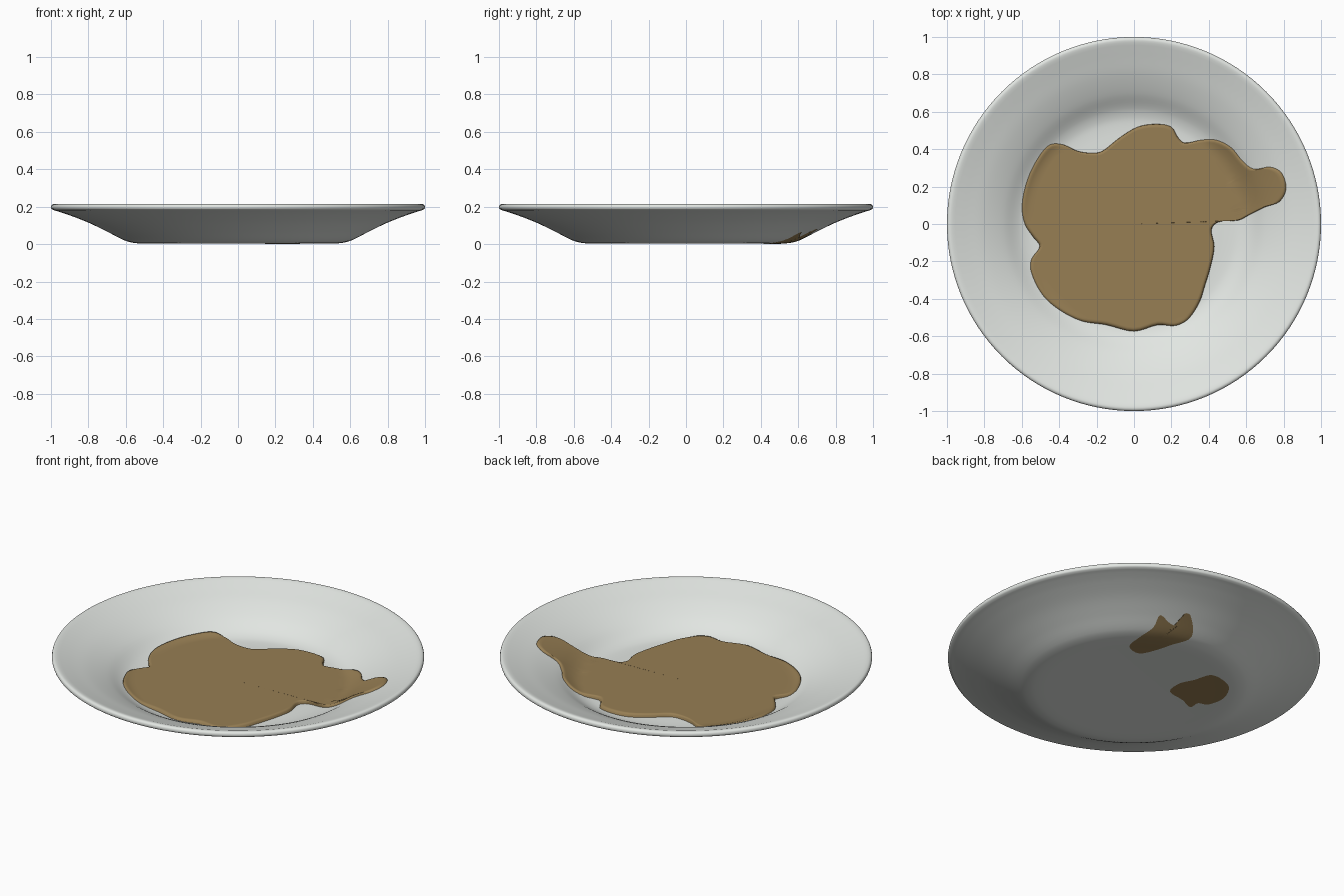
import bpy, bmesh, math
from mathutils import Vector

if "Cube" in bpy.data.objects:
    bpy.data.objects.remove(bpy.data.objects["Cube"])


def material(name, rgb):
    m = bpy.data.materials.new(name)
    m.diffuse_color = (*rgb, 1)
    m.use_nodes = True
    m.node_tree.nodes["Principled BSDF"].inputs["Base Color"].default_value = m.diffuse_color
    return m


PLATE = material("plate white", (0.76, 0.79, 0.76))
SAUCE = material("sauce brown", (0.31, 0.21, 0.088))


def spline(pts, closed=False, steps=5):
    """Smooth curve through 2D points (chord-length Hermite)."""
    p = [Vector(q) for q in pts]
    n = len(p)

    def at(i):
        return p[i % n] if closed else p[max(0, min(n - 1, i))]

    def tangent(i):
        a, b, c = at(i - 1), at(i), at(i + 1)
        return (c - a) / ((b - a).length + (c - b).length)

    out = []
    for i in range(n if closed else n - 1):
        a, b = at(i), at(i + 1)
        d = (b - a).length
        ta, tb = tangent(i) * d, tangent(i + 1) * d
        for k in range(steps):
            t = k / steps
            out.append(a * (2*t**3 - 3*t**2 + 1) + ta * (t**3 - 2*t**2 + t)
                       + b * (3*t**2 - 2*t**3) + tb * (t**3 - t**2))
    if not closed:
        out.append(p[-1])
    return out


def height(curve, r):
    """Height of a profile curve at radius r."""
    c = sorted(((q.x, q.y) for q in curve))
    if r <= c[0][0]:
        return c[0][1]
    for (x0, z0), (x1, z1) in zip(c, c[1:]):
        if x0 <= r <= x1:
            return z0 + (z1 - z0) * (r - x0) / max(x1 - x0, 1e-9)
    return c[-1][1]


def finish(bm, name, mat, recalc=True):
    if recalc:
        bmesh.ops.recalc_face_normals(bm, faces=bm.faces)
    for f in bm.faces:
        f.smooth = True
    me = bpy.data.meshes.new(name)
    bm.to_mesh(me)
    bm.free()
    me.materials.append(mat)
    ob = bpy.data.objects.new(name, me)
    bpy.context.collection.objects.link(ob)
    return ob


# Plate: underside, rounded lip and inner bowl, turned round z
outer = spline([(0.44, 0.003), (0.51, 0.003), (0.56, 0.007), (0.61, 0.021), (0.70, 0.067),
                (0.80, 0.115), (0.90, 0.154), (0.96, 0.174), (0.985, 0.181)])
lip = spline([(0.985, 0.181), (0.997, 0.188), (1.0, 0.198), (0.996, 0.209),
              (0.985, 0.214), (0.97, 0.212)], steps=3)
inner = spline([(0.97, 0.212), (0.90, 0.188), (0.80, 0.153), (0.70, 0.107), (0.62, 0.058),
                (0.57, 0.040), (0.52, 0.035), (0.44, 0.035)])
profile = [Vector((0, 0.003))] + outer + lip[1:] + inner[1:] + [Vector((0, 0.035))]
SEG = 128
bm = bmesh.new()
rings = []
for q in profile:
    if q.x < 1e-6:
        rings.append([bm.verts.new((0, 0, q.y))])
    else:
        rings.append([bm.verts.new((q.x * math.cos(2*math.pi*k/SEG),
                                    q.x * math.sin(2*math.pi*k/SEG), q.y)) for k in range(SEG)])
for a, b in zip(rings, rings[1:]):
    for k in range(SEG):
        j = (k + 1) % SEG
        if len(a) == 1:
            bm.faces.new((a[0], b[k], b[j]))
        elif len(b) == 1:
            bm.faces.new((a[k], b[0], a[j]))
        else:
            bm.faces.new((a[k], b[k], b[j], a[j]))
finish(bm, "plate", PLATE)


def blob(name, outline, centre, scales, zfunc, up):
    """Fill an outline with shrinking rings draped over a height function."""
    bm = bmesh.new()
    c = Vector(centre)
    n = len(outline)
    mid = bm.verts.new((c.x, c.y, zfunc(c, 0)))
    prev = None
    for s in scales:
        ring = []
        for q in outline:
            v = c + (q - c) * s
            ring.append(bm.verts.new((v.x, v.y, zfunc(v, s))))
        for k in range(n):
            j = (k + 1) % n
            f = (mid, ring[k], ring[j]) if prev is None else (prev[k], ring[k], ring[j], prev[j])
            bm.faces.new(f if up else f[::-1])
        prev = ring
    finish(bm, name, SAUCE, recalc=False)


# Sauce puddle lying in the plate, with a tongue running up the slope
puddle = spline([
    (0.415, -0.03), (0.45, 0.01), (0.56, 0.02), (0.62, 0.05), (0.70, 0.09), (0.78, 0.12),
    (0.815, 0.19), (0.79, 0.275), (0.73, 0.305), (0.64, 0.295), (0.58, 0.34), (0.52, 0.41),
    (0.44, 0.45), (0.36, 0.45), (0.27, 0.435), (0.235, 0.465), (0.20, 0.52), (0.12, 0.535),
    (0.02, 0.52), (-0.08, 0.46), (-0.17, 0.39), (-0.22, 0.38), (-0.30, 0.39), (-0.38, 0.425),
    (-0.45, 0.425), (-0.51, 0.36), (-0.57, 0.24), (-0.60, 0.10), (-0.585, 0.0),
    (-0.54, -0.07), (-0.505, -0.12), (-0.55, -0.19), (-0.55, -0.26), (-0.49, -0.38),
    (-0.40, -0.46), (-0.28, -0.52), (-0.15, -0.54), (0.0, -0.575), (0.13, -0.54),
    (0.22, -0.545), (0.29, -0.51), (0.35, -0.42), (0.38, -0.33), (0.41, -0.23),
    (0.43, -0.12)], closed=True, steps=4)


def puddle_z(v, s):
    base = height(inner, v.length)
    if s >= 1:
        return base - 0.004
    top = max(0.054, base + 0.013)
    return base + (top - base) * (0.65 if s > 0.985 else 1)


blob("sauce_puddle", puddle, (0, 0), [i * 0.04 for i in range(1, 25)] + [0.975, 0.993, 1.0],
     puddle_z, True)


# Sauce stains on the underside, given as (across, towards back right) pairs
def stain(name, pairs):
    h = math.sqrt(0.5)
    pts = [((u - r) * h, (u + r) * h) for r, u in pairs]
    outline = spline(pts, closed=True, steps=4)
    centre = sum(outline, Vector((0, 0))) / len(outline)
    blob(name, outline, centre, [i / 10 for i in range(1, 11)],
         lambda v, s: height(outer, v.length) - 0.002, False)


stain("stain_under_slope", [
    (0.015, 0.46), (0.08, 0.55), (0.16, 0.61), (0.20, 0.67), (0.25, 0.61), (0.29, 0.59),
    (0.33, 0.65), (0.36, 0.63), (0.355, 0.50), (0.25, 0.46), (0.16, 0.41), (0.06, 0.38)])
stain("stain_under_base", [
    (0.19, -0.04), (0.25, 0.04), (0.33, 0.07), (0.42, 0.115), (0.47, 0.08), (0.51, -0.02),
    (0.47, -0.14), (0.38, -0.20), (0.33, -0.18), (0.285, -0.22), (0.25, -0.14)])
